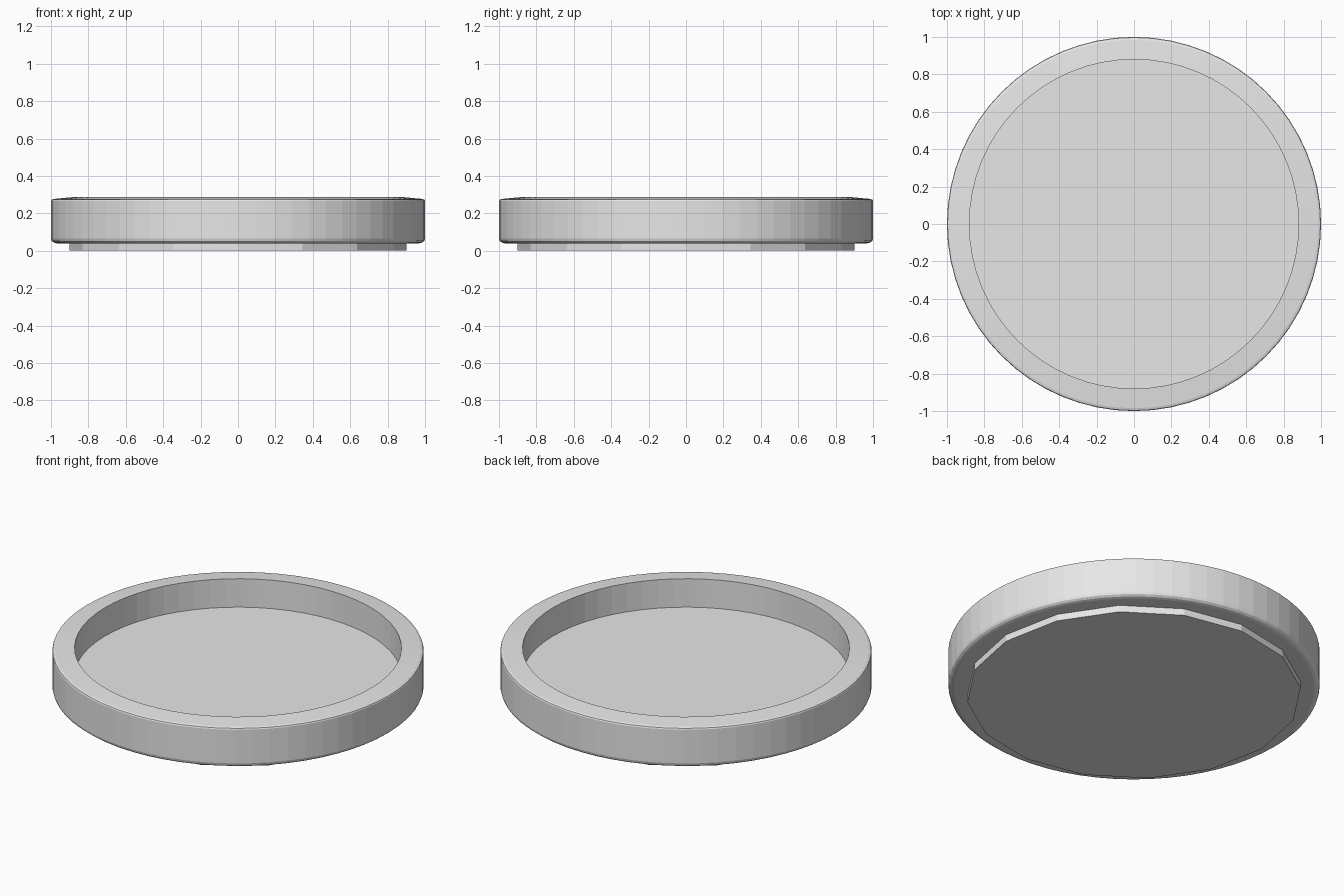
import bpy, bmesh
from math import cos, sin, tau

cube = bpy.data.objects.get("Cube")
if cube:
    bpy.data.objects.remove(cube, do_unlink=True)

# Single plain grey
grey = bpy.data.materials.new("light grey")
grey.use_nodes = True
colour = (0.8, 0.8, 0.8, 1)
grey.diffuse_color = colour
grey.node_tree.nodes["Principled BSDF"].inputs["Base Color"].default_value = colour


def lathe(name, profile, sides):
    """Sweep (radius, height) points into faceted rings and cap both ends."""
    bm = bmesh.new()
    rings = [[bm.verts.new((r * cos(tau * i / sides), r * sin(tau * i / sides), z))
              for i in range(sides)] for r, z in profile]
    for low, high in zip(rings, rings[1:]):
        for i in range(sides):
            j = (i + 1) % sides
            bm.faces.new((low[i], low[j], high[j], high[i]))
    bm.faces.new(rings[0][::-1])
    bm.faces.new(rings[-1])
    mesh = bpy.data.meshes.new(name)
    bm.to_mesh(mesh)
    bm.free()
    mesh.materials.append(grey)
    obj = bpy.data.objects.new(name, mesh)
    bpy.context.collection.objects.link(obj)
    return obj


# Shallow dish: rounded lower edge, wall, slightly sloped rim, recessed floor
lathe("tray", [(0.97, 0.04), (0.985, 0.044), (0.996, 0.053), (1.0, 0.066),
               (1.0, 0.266), (0.997, 0.273), (0.985, 0.277),
               (0.88, 0.287), (0.88, 0.118)], 64)

# Coarser foot disc beneath
lathe("foot", [(0.9, 0.0), (0.9, 0.05)], 16)
